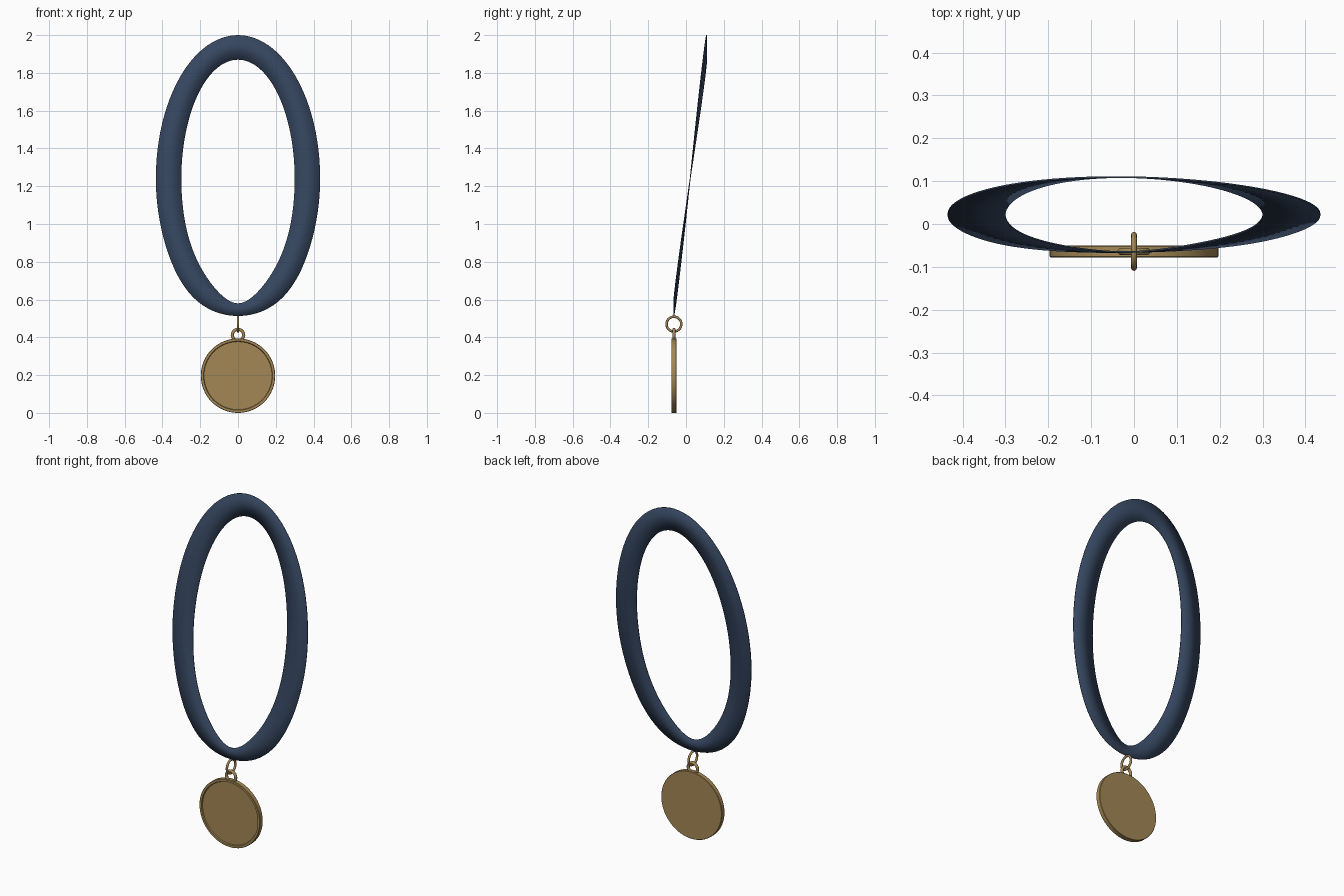
import bpy, bmesh
from math import sin, cos, pi, radians
from mathutils import Matrix

cube = bpy.data.objects.get("Cube")
if cube:
    bpy.data.objects.remove(cube)


def material(name, rgb):
    m = bpy.data.materials.new(name)
    m.use_nodes = True
    m.diffuse_color = (*rgb, 1)
    m.node_tree.nodes["Principled BSDF"].inputs["Base Color"].default_value = (*rgb, 1)
    return m


navy = material("navy ribbon", (0.036, 0.061, 0.115))
gold = material("antique gold", (0.37, 0.245, 0.092))


def finish(name, bm, mat, angle=35):
    bmesh.ops.recalc_face_normals(bm, faces=bm.faces)
    me = bpy.data.meshes.new(name)
    bm.to_mesh(me)
    bm.free()
    me.materials.append(mat)
    ob = bpy.data.objects.new(name, me)
    bpy.context.collection.objects.link(ob)
    bpy.ops.object.select_all(action="DESELECT")
    ob.select_set(True)
    bpy.context.view_layer.objects.active = ob
    bpy.ops.object.shade_smooth_by_angle(angle=radians(angle))
    return ob


def lathe(name, profile, steps, matrix, mat, closed=False):
    """Spin (radius, height) points about local z, then place the result."""
    bm = bmesh.new()
    vs = [bm.verts.new((r, 0, h)) for r, h in profile]
    edges = [bm.edges.new(p) for p in zip(vs, vs[1:])]
    if closed:
        edges.append(bm.edges.new((vs[-1], vs[0])))
    bmesh.ops.spin(bm, geom=vs + edges, axis=(0, 0, 1), cent=(0, 0, 0),
                   angle=2 * pi, steps=steps, use_duplicate=False)
    bmesh.ops.remove_doubles(bm, verts=bm.verts, dist=0.0002)
    bmesh.ops.transform(bm, matrix=matrix, verts=bm.verts)
    return finish(name, bm, mat)


def ring(name, radius, tube, matrix):
    circle = [(radius + tube * cos(a), tube * sin(a))
              for a in (2 * pi * i / 12 for i in range(12))]
    return lathe(name, circle, 40, matrix, gold, closed=True)


# Neck ribbon: flat band leaning back, pinched where the medal hangs
CENTRE_Z, LEAN = 1.24, 0.087


def ribbon_point(a, half_width, up, down, pinch):
    c, s = cos(a), sin(a)
    low = max(0, -s) ** 4
    x = half_width * c * (1 + pinch * low)
    y = 0.022 + LEAN * s * (1 - 0.1 * c)
    return x, y, CENTRE_Z + s * (up if s > 0 else down)


bm = bmesh.new()
N = 96
rows = []
for i in range(N):
    a = 2 * pi * i / N
    rows.append((bm.verts.new(ribbon_point(a, 0.435, 0.76, 0.727, 0.15)),
                 bm.verts.new(ribbon_point(a, 0.30, 0.63, 0.66, -0.25))))
for (o1, i1), (o2, i2) in zip(rows, rows[1:] + rows[:1]):
    bm.faces.new((o1, o2, i2, i1))
ribbon = finish("neck_ribbon", bm, navy, 60)
solid = ribbon.modifiers.new("thickness", "SOLIDIFY")
solid.thickness = 0.004
solid.offset = 0

# Medal: disc with a raised rim on the front and a plain back
MEDAL_Y = -0.064
R = 0.197
facing_front = Matrix.Rotation(pi / 2, 4, "X")
profile = [(0, 0.008), (R - 0.017, 0.008), (R - 0.014, 0.014), (R - 0.002, 0.014),
           (R, 0.012), (R, -0.012), (R - 0.002, -0.014), (0, -0.014)]
lathe("medal_disc", profile, 64,
      Matrix.Translation((0, MEDAL_Y, R)) @ facing_front, gold)

# Hanging eyelet and connecting ring
ring("medal_eyelet", 0.030, 0.0085,
     Matrix.Translation((0, MEDAL_Y, 0.412)) @ facing_front)
ring("connecting_ring", 0.039, 0.0065,
     Matrix.Translation((0, MEDAL_Y, 0.47)) @ Matrix.Rotation(pi / 2, 4, "Y"))
